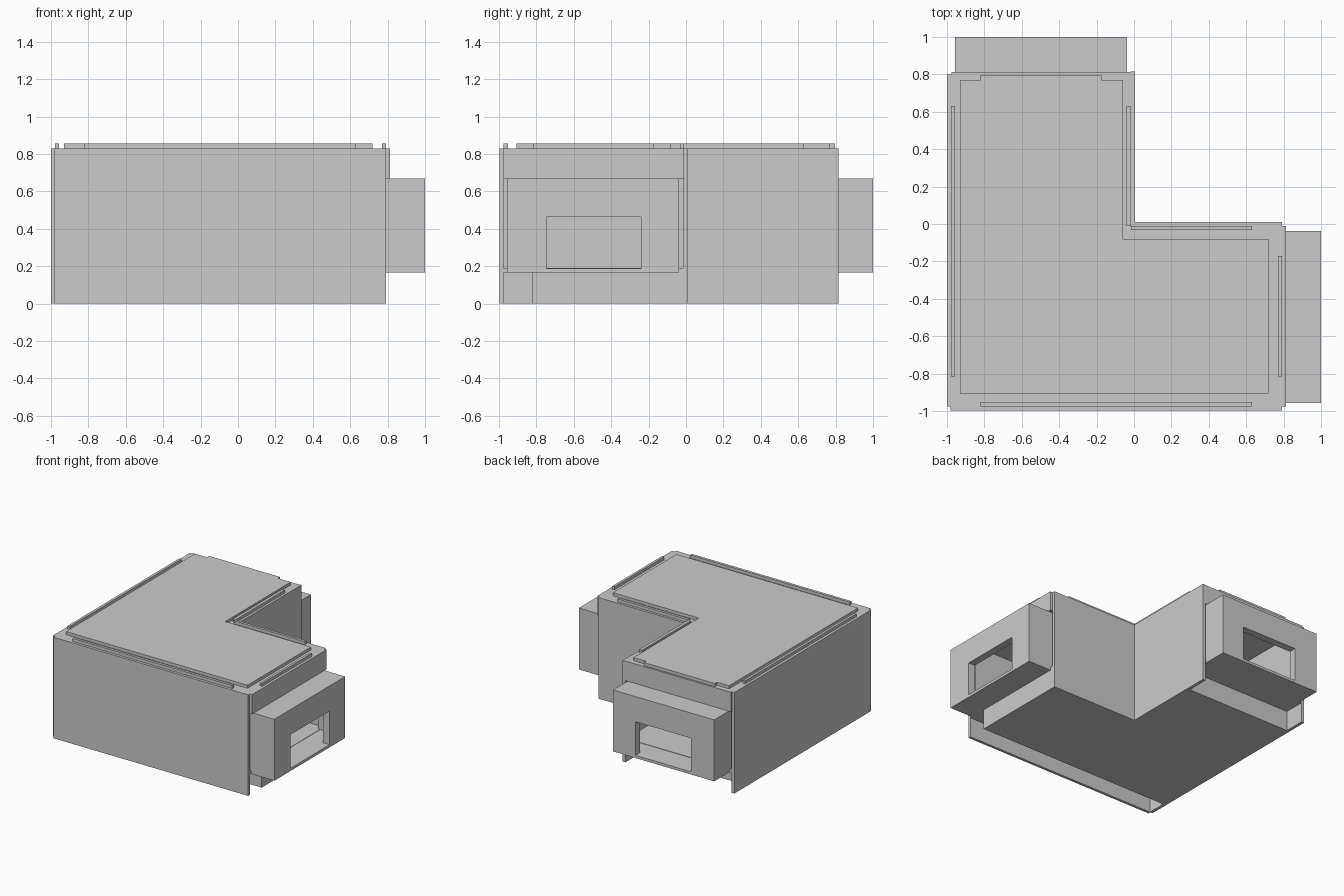
import bpy, bmesh

if "Cube" in bpy.data.objects:
    bpy.data.objects.remove(bpy.data.objects["Cube"])

T = 0.025            # sheet thickness
TOP, CAP = 0.83, 0.855


def box(name, lo, hi, swap=False):
    """Axis-aligned box; swap exchanges x and y for the mirrored arm."""
    if swap:
        lo, hi = (lo[1], lo[0], lo[2]), (hi[1], hi[0], hi[2])
    bm = bmesh.new()
    bmesh.ops.create_cube(bm, size=1)
    for v in bm.verts:
        v.co = [(a + b) / 2 + c * (b - a) for a, b, c in zip(lo, hi, v.co)]
    return finish(name, bm)


def slab(name, pts, z0, z1):
    """Extrude a flat outline from z0 to z1."""
    bm = bmesh.new()
    face = bm.faces.new([bm.verts.new((x, y, z0)) for x, y in pts])
    res = bmesh.ops.extrude_face_region(bm, geom=[face])
    for g in res["geom"]:
        if isinstance(g, bmesh.types.BMVert):
            g.co.z = z1
    return finish(name, bm)


def finish(name, bm):
    bmesh.ops.recalc_face_normals(bm, faces=bm.faces[:])
    me = bpy.data.meshes.new(name)
    bm.to_mesh(me)
    bm.free()
    ob = bpy.data.objects.new(name, me)
    bpy.context.collection.objects.link(ob)
    return ob


def ell(x0, y0, x1, y1, nx, ny):
    """L outline with the notch corner at (nx, ny)."""
    return [(x0, y0), (x1, y0), (x1, ny), (nx, ny), (nx, y1), (x0, y1)]


# Outer walls
box("front_wall", (-0.98, -0.997, 0), (0.79, -0.975, TOP))
box("left_wall", (-1, -0.975, 0), (-0.975, 0.80, TOP))
box("notch_side_wall", (-0.02, -0.01, 0), (0.005, 0.815, TOP))
box("notch_back_wall", (-0.02, -0.015, 0), (0.79, 0.01, TOP))

# Base, raised floor, roof sheet and lid
slab("base", ell(-0.975, -0.82, 0.79, 0.63, -0.02, -0.015), 0, 0.165)
slab("raised_floor", ell(-0.975, -0.975, 0.79, 0.80, -0.02, -0.015), 0.165, 0.19)
slab("roof", ell(-0.975, -0.975, 0.79, 0.80, -0.02, -0.015), TOP - T, TOP)
slab("lid", ell(-0.93, -0.905, 0.72, 0.77, -0.06, -0.08), TOP, CAP)

# Tabs standing proud of the roof
for i, (x0, y0, x1, y1) in enumerate([
        (-0.82, -0.975, 0.63, -0.953), (-0.978, -0.815, -0.957, 0.63),
        (0.77, -0.815, 0.79, -0.17), (-0.82, 0.77, -0.175, 0.797),
        (-0.04, -0.01, -0.015, 0.63), (-0.015, -0.032, 0.63, -0.01)]):
    box(f"roof_tab_{i + 1}", (x0, y0, TOP - T), (x1, y1, CAP))

# Entrance tunnel on each arm: panel above, hollow box, framed window
for side, swap in (("right", False), ("back", True)):
    A, B, Z0, Z1 = -0.957, -0.037, 0.165, 0.67
    wa, wb, wz0, wz1 = -0.745, -0.24, 0.187, 0.463
    xi, xf, xo = 0.77, 0.94, 1.0
    parts = {
        "upper_panel": ((0.79, -0.977, Z1), (0.812, -0.012, TOP)),
        "tunnel_floor": ((0.79, A, Z0), (xf, B, wz0)),
        "tunnel_roof": ((xi, A, Z1 - T), (xf, B, Z1)),
        "tunnel_outer_side": ((xi, A, wz0), (xf, A + T, Z1 - T)),
        "tunnel_inner_side": ((xi, B - T, wz0), (xf, B, Z1 - T)),
        "window_sill": ((xf, A, Z0), (xo, B, wz0)),
        "window_head": ((xf, A, wz1), (xo, B, Z1)),
        "window_outer_jamb": ((xf, A, wz0), (xo, wa, wz1)),
        "window_inner_jamb": ((xf, wb, wz0), (xo, B, wz1)),
    }
    for name, (lo, hi) in parts.items():
        box(f"{side}_{name}", lo, hi, swap)
